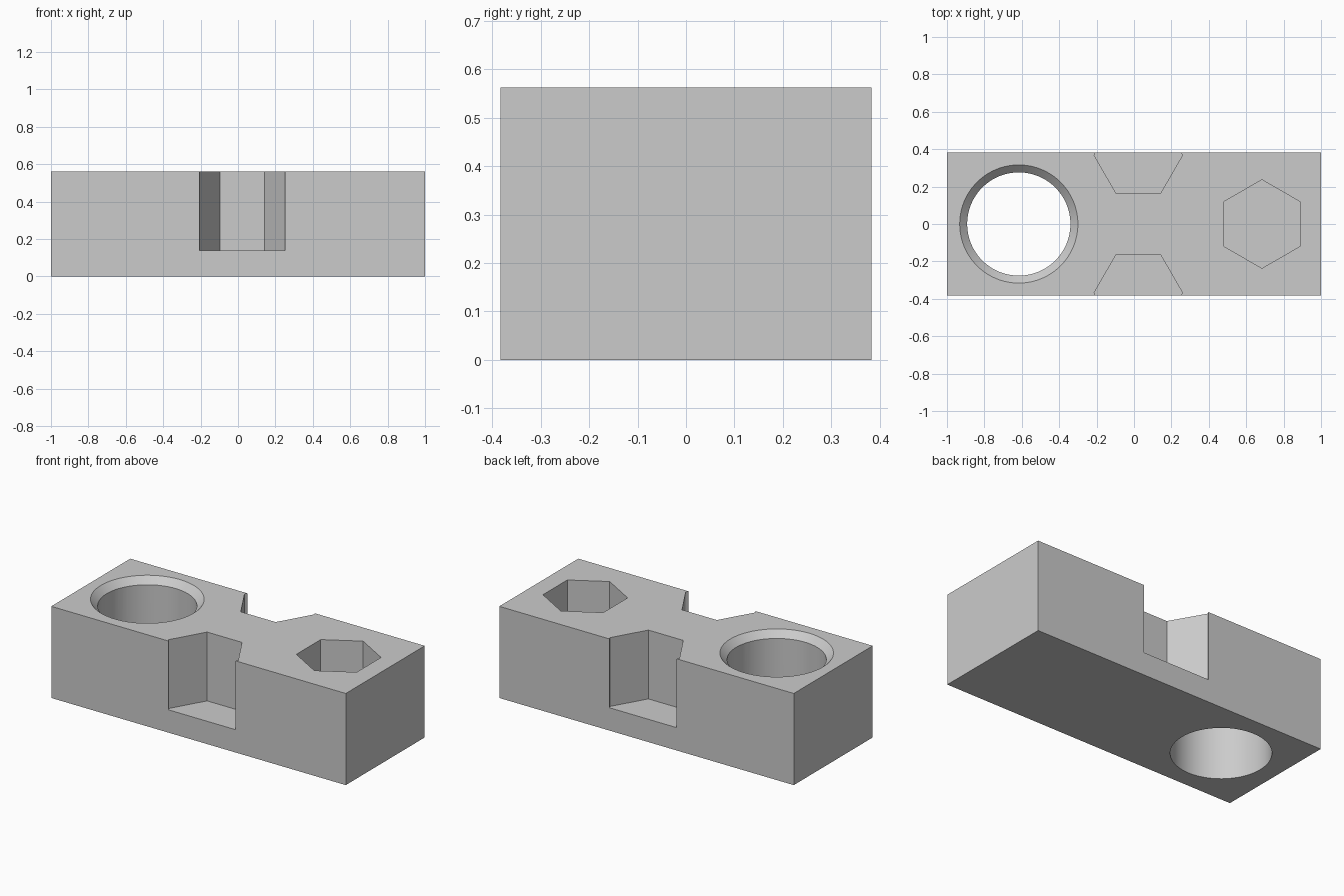
import bpy, math

if "Cube" in bpy.data.objects:
    bpy.data.objects.remove(bpy.data.objects["Cube"], do_unlink=True)

LENGTH, WIDTH, HEIGHT = 2.0, 0.766, 0.5625
POCKET_FLOOR, HEX_R = 0.14, 0.2365
HOLE_X, HOLE_R, CHAMFER = -0.616, 0.276, 0.04

grey = bpy.data.materials.new("plain grey")
grey.use_nodes = True
colour = (0.6, 0.6, 0.6, 1.0)
grey.diffuse_color = colour
grey.node_tree.nodes["Principled BSDF"].inputs["Base Color"].default_value = colour

# Rectangular block
bpy.ops.mesh.primitive_cube_add(size=1, location=(0, 0, HEIGHT / 2))
block = bpy.context.object
block.name = "block"
block.scale = (LENGTH, WIDTH, HEIGHT)
bpy.ops.object.transform_apply(location=True, scale=True)
block.data.materials.append(grey)


def cut(name, sides, r1, r2, x, y, z1, z2, turn=0.0):
    """Cut a straight or tapered prism out of the block."""
    bpy.ops.mesh.primitive_cone_add(
        vertices=sides, radius1=r1, radius2=r2, depth=z2 - z1,
        location=(x, y, (z1 + z2) / 2), rotation=(0, 0, turn))
    cutter = bpy.context.object
    cutter.name = name
    cutter.data.materials.append(grey)
    mod = block.modifiers.new(name, "BOOLEAN")
    mod.operation = "DIFFERENCE"
    mod.solver = "EXACT"
    mod.object = cutter
    bpy.context.view_layer.objects.active = block
    bpy.ops.object.modifier_apply(modifier=name)
    bpy.data.objects.remove(cutter, do_unlink=True)


# Round through hole with a chamfered rim
over = 0.05
cut("round_hole", 96, HOLE_R, HOLE_R, HOLE_X, 0, -over, HEIGHT + over)
cut("hole_chamfer", 96, HOLE_R - over, HOLE_R + CHAMFER + over, HOLE_X, 0,
    HEIGHT - CHAMFER - over, HEIGHT + over)

# Hexagonal pocket, and matching notches in the front and back
cut("hex_pocket", 6, HEX_R, HEX_R, 0.684, 0, POCKET_FLOOR, HEIGHT + over)
for side, name in ((-1, "front_notch"), (1, "back_notch")):
    cut(name, 6, HEX_R, HEX_R, 0.023, side * 0.368, POCKET_FLOOR, HEIGHT + over,
        math.radians(30))

# Smooth hole wall, crisp edges elsewhere
bpy.ops.object.select_all(action="DESELECT")
block.select_set(True)
bpy.context.view_layer.objects.active = block
bpy.ops.object.shade_smooth_by_angle(angle=math.radians(30))
